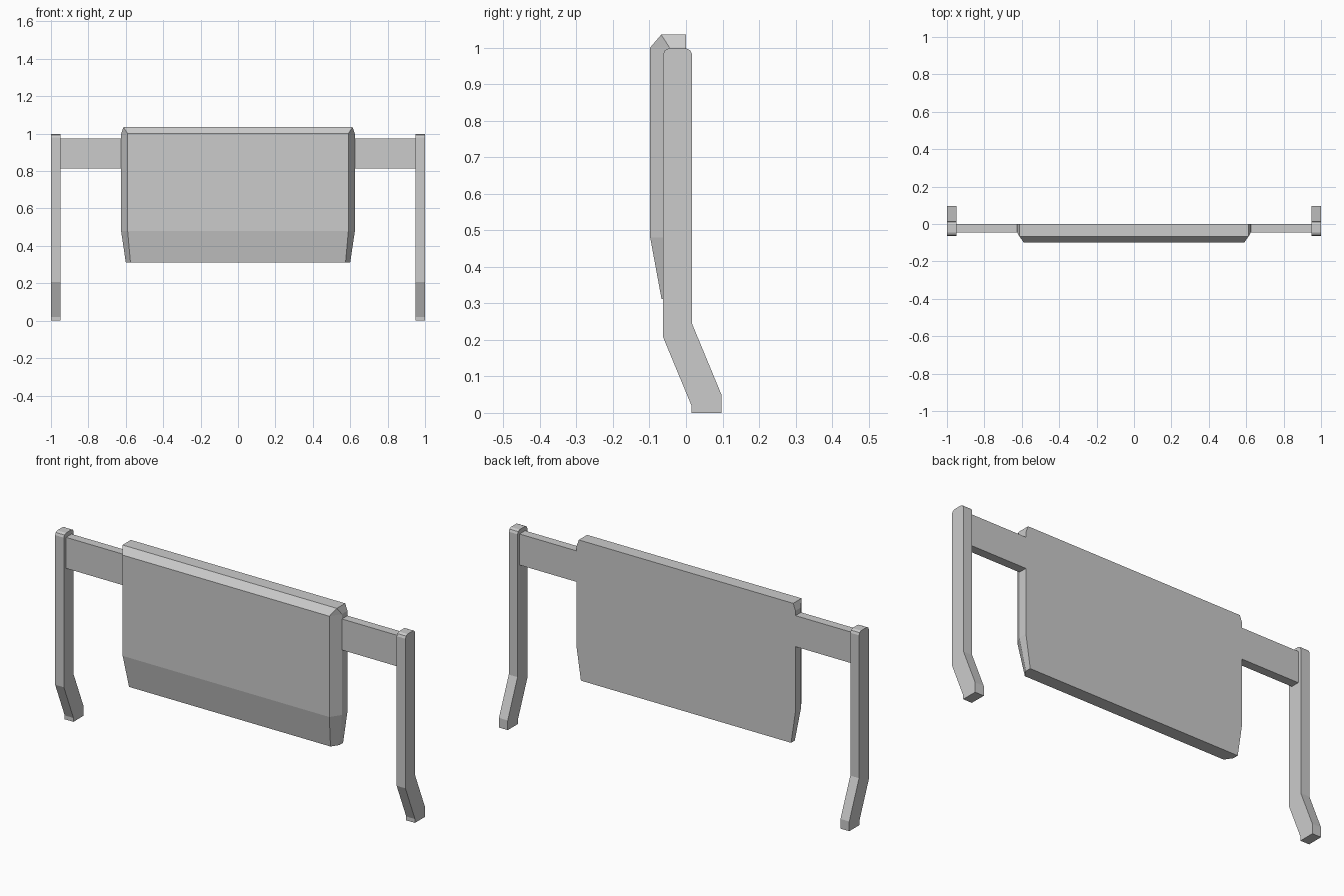
import bpy, bmesh

if "Cube" in bpy.data.objects:
    bpy.data.objects.remove(bpy.data.objects["Cube"])


def loft(name, rings):
    """Closed solid from a stack of equal-length vertex rings."""
    bm = bmesh.new()
    loops = [[bm.verts.new(p) for p in ring] for ring in rings]
    n = len(loops[0])
    for a, b in zip(loops, loops[1:]):
        for i in range(n):
            j = (i + 1) % n
            bm.faces.new((a[i], a[j], b[j], b[i]))
    bm.faces.new(loops[0])
    bm.faces.new(loops[-1])
    bmesh.ops.remove_doubles(bm, verts=bm.verts, dist=0.0005)
    bmesh.ops.recalc_face_normals(bm, faces=bm.faces)
    mesh = bpy.data.meshes.new(name)
    bm.to_mesh(mesh)
    bm.free()
    obj = bpy.data.objects.new(name, mesh)
    bpy.context.collection.objects.link(obj)
    return obj


def extrude_x(name, profile, x0, x1):
    return loft(name, [[(x, y, z) for y, z in profile] for x in (x0, x1)])


# Bent leg profile (y, z) with eased top corners
leg = [(0.015, 0), (0.097, 0), (0.097, 0.05), (0.017, 0.243), (0.017, 0.98),
       (0.012, 0.992), (0.0, 0.998), (-0.046, 0.998), (-0.058, 0.992),
       (-0.063, 0.98), (-0.063, 0.208), (0.015, 0.02)]

# Bar joining panel to leg
bar = [(-0.045, 0.815), (0, 0.815), (0, 0.975), (-0.045, 0.975)]

for side, s in (("left", -1), ("right", 1)):
    extrude_x(side + "_leg", leg, s * 0.95, s * 1.0)
    extrude_x(side + "_bar", bar, s * 0.622, s * 0.95)

# Panel sections: z, back half width, chamfer start y, front half width, front y
sections = [(0.312, 0.60, -0.03, 0.575, -0.067),
            (0.48, 0.625, -0.045, 0.59, -0.098),
            (1.0, 0.625, -0.045, 0.59, -0.098),
            (1.035, 0.612, -0.068, 0.612, -0.068)]
loft("panel", [[(-w, 0, z), (-w, c, z), (-f, y, z), (f, y, z), (w, c, z), (w, 0, z)]
               for z, w, c, f, y in sections])
